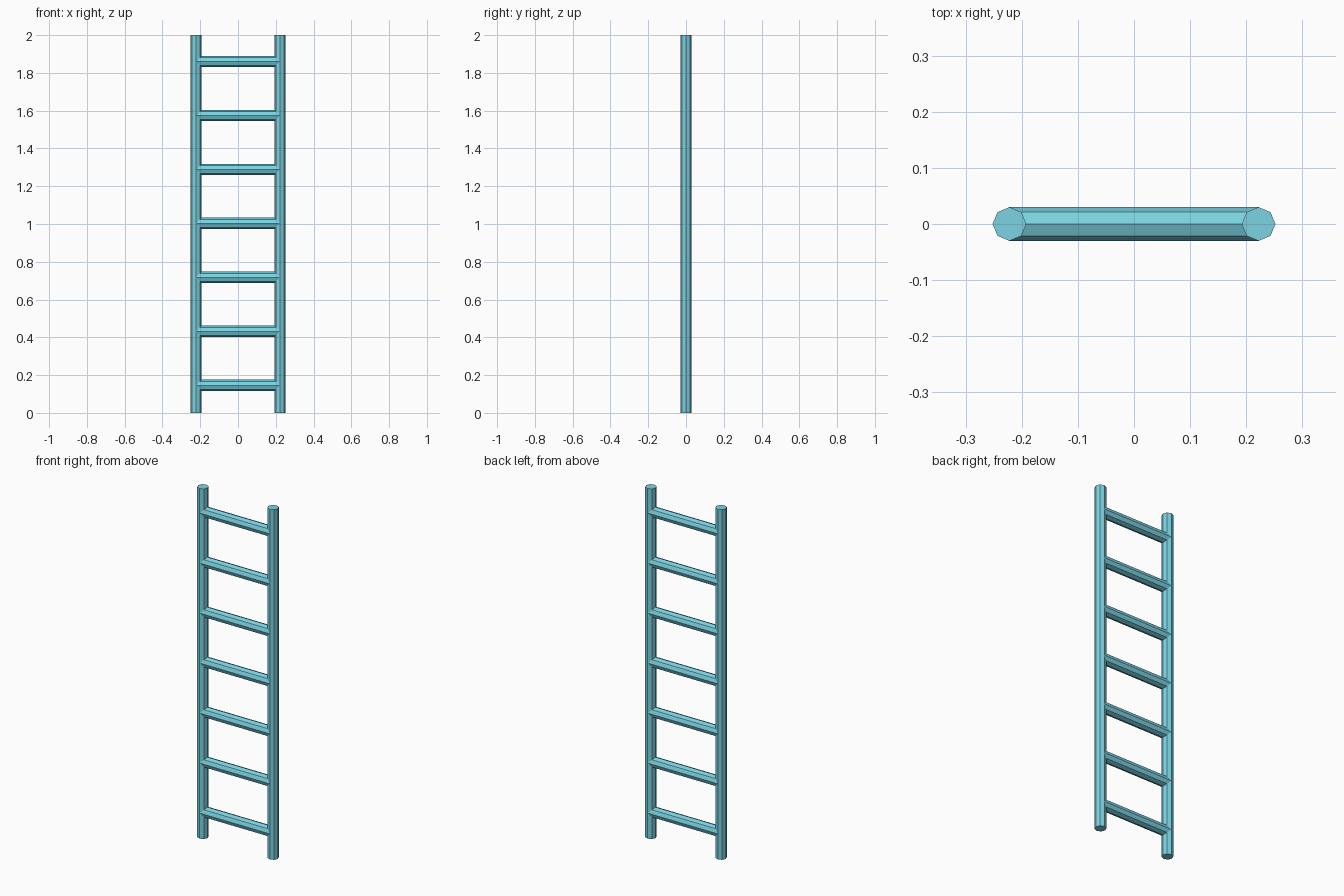
import bpy
from math import radians

if "Cube" in bpy.data.objects:
    bpy.data.objects.remove(bpy.data.objects["Cube"])

RADIUS = 0.03
RAIL_X = 0.222
HEIGHT = 2.0
RUNGS = 7
SPACING = HEIGHT / RUNGS

mat = bpy.data.materials.new("cyan_paint")
mat.diffuse_color = (0.2, 0.65, 0.76, 1.0)
mat.use_nodes = True
mat.node_tree.nodes["Principled BSDF"].inputs["Base Color"].default_value = mat.diffuse_color


def bar(name, length, location, rotation=(0, 0, 0)):
    """Flat-faced eight-sided bar with closed ends."""
    bpy.ops.mesh.primitive_cylinder_add(
        vertices=8, radius=RADIUS, depth=length,
        location=location, rotation=rotation)
    obj = bpy.context.object
    obj.name = name
    obj.data.materials.append(mat)
    return obj


# Two upright side rails
for side, x in (("left", -RAIL_X), ("right", RAIL_X)):
    bar(f"{side}_rail", HEIGHT, (x, 0, HEIGHT / 2))

# Evenly spaced rungs, ending at the rail centres
for i in range(RUNGS):
    z = 0.146 + i * SPACING
    bar(f"rung_{i + 1}", 2 * RAIL_X, (0, 0, z), (0, radians(90), 0))
